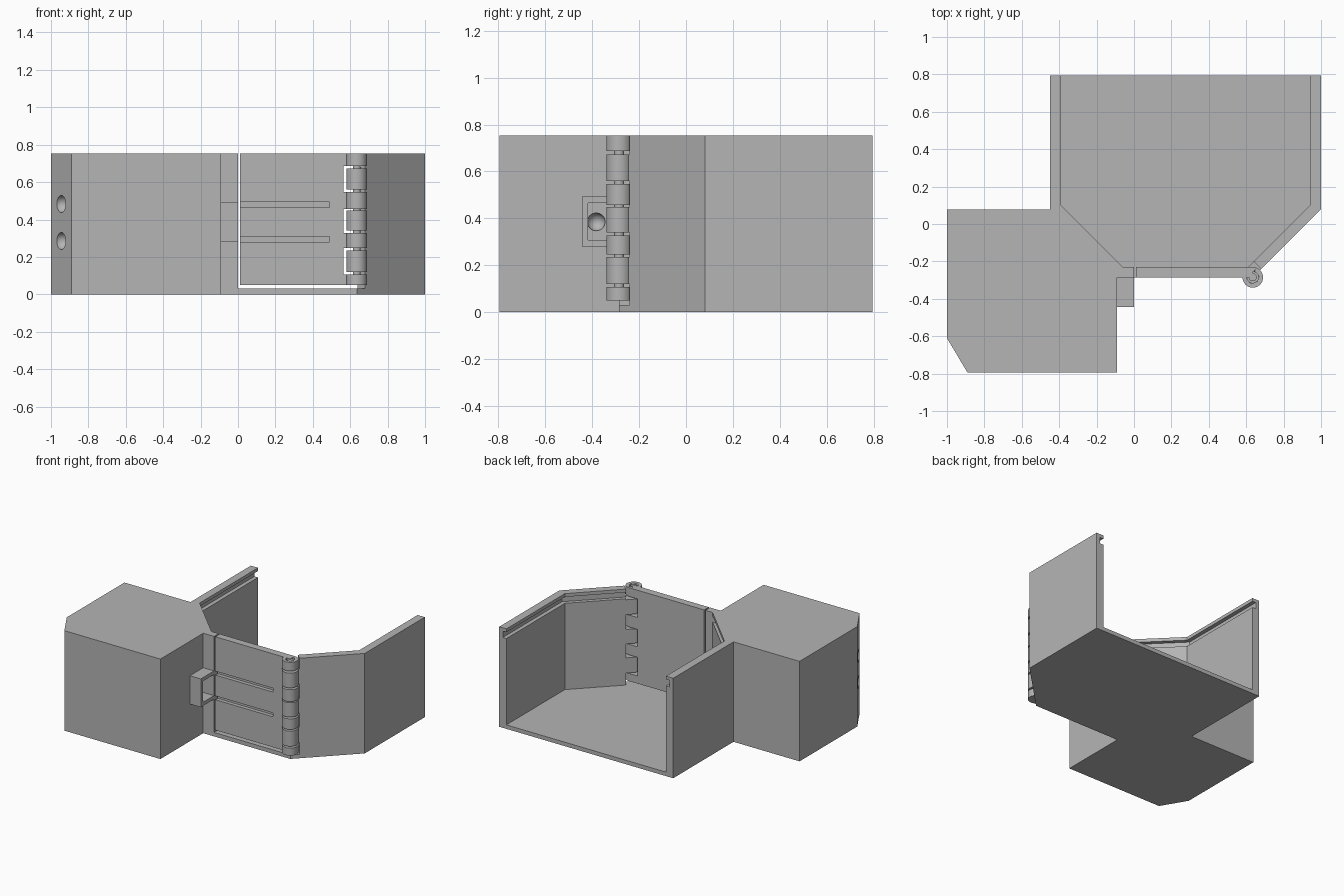
import bpy
import bmesh
from mathutils import Vector

if "Cube" in bpy.data.objects:
    bpy.data.objects.remove(bpy.data.objects["Cube"], do_unlink=True)

GREY = (0.46, 0.46, 0.46, 1)
grey = bpy.data.materials.new("plain grey")
grey.use_nodes = True
grey.diffuse_color = GREY
grey.node_tree.nodes["Principled BSDF"].inputs["Base Color"].default_value = GREY

H = 0.753           # overall height
FLOOR = 0.03        # floor thickness
DOOR_Z = 0.05       # underside of the door
HINGE = (0.635, -0.285)
DOOR_BANDS = [(DOOR_Z, 0.107), (0.247, 0.327), (0.457, 0.547), (0.687, H)]
WALL_BANDS = [(0.12, 0.235), (0.34, 0.449), (0.56, 0.672)]


def finish(bm, name):
    bmesh.ops.recalc_face_normals(bm, faces=bm.faces)
    mesh = bpy.data.meshes.new(name)
    bm.to_mesh(mesh)
    bm.free()
    mesh.materials.append(grey)
    ob = bpy.data.objects.new(name, mesh)
    bpy.context.collection.objects.link(ob)
    return ob


def prism(name, outline, z0, z1):
    bm = bmesh.new()
    face = bm.faces.new([bm.verts.new((x, y, z0)) for x, y in outline])
    top = bmesh.ops.extrude_face_region(bm, geom=[face])["geom"]
    verts = [v for v in top if isinstance(v, bmesh.types.BMVert)]
    bmesh.ops.translate(bm, verts=verts, vec=(0, 0, z1 - z0))
    return finish(bm, name)


def box(name, x0, x1, y0, y1, z0, z1):
    return prism(name, [(x0, y0), (x1, y0), (x1, y1), (x0, y1)], z0, z1)


def smooth(ob):
    select(ob)
    bpy.ops.object.shade_smooth_by_angle()


def cylinder(name, radius, z0, z1):
    bm = bmesh.new()
    bmesh.ops.create_cone(bm, cap_ends=True, segments=48, radius1=radius,
                          radius2=radius, depth=z1 - z0)
    bmesh.ops.translate(bm, verts=bm.verts, vec=(*HINGE, (z0 + z1) / 2))
    ob = finish(bm, name)
    smooth(ob)
    return ob


def ball(name, radius, centre):
    bm = bmesh.new()
    bmesh.ops.create_uvsphere(bm, u_segments=32, v_segments=16, radius=radius)
    for f in bm.faces:
        f.smooth = True
    bmesh.ops.translate(bm, verts=bm.verts, vec=Vector(centre))
    return finish(bm, name)


def select(ob):
    bpy.ops.object.select_all(action="DESELECT")
    ob.select_set(True)
    bpy.context.view_layer.objects.active = ob


def cut(ob, *cutters):
    select(ob)
    for cutter in cutters:
        cutter.hide_render = True
        mod = ob.modifiers.new("cut", "BOOLEAN")
        mod.operation = "DIFFERENCE"
        mod.solver = "EXACT"
        mod.object = cutter
        bpy.ops.object.modifier_apply(modifier=mod.name)
        bpy.data.objects.remove(cutter, do_unlink=True)


# Housing: solid block joined to an open-backed tray
body = prism("housing", [
    (-0.45, 0.795), (-0.45, 0.077), (-1, 0.077), (-1, -0.61), (-0.89, -0.795),
    (-0.09, -0.795), (-0.09, -0.285), HINGE, (1, 0.08), (1, 0.795)], 0, H)

# Tray cavity with the door opening, and the lid groove under the rim
cavity = prism("cavity_cutter", [
    (-0.39, 0.9), (-0.39, 0.1), (-0.06, -0.23), (0, -0.23), (0, -0.4),
    (0.84, -0.4), (0.64, -0.2), (0.94, 0.1), (0.94, 0.9)], FLOOR, 1)
groove = prism("groove_cutter", [
    (-0.42, 0.9), (-0.42, 0.09), (-0.1, -0.23), (0.65, -0.23),
    (0.97, 0.09), (0.97, 0.9)], 0.68, 0.728)

# Round recesses in the chamfer and beside the latch
holes = [ball("chamfer_recess", 0.046, (-0.945, -0.7025, z)) for z in (0.285, 0.483)]
holes.append(ball("side_recess", 0.038, (-0.09, -0.383, 0.385)))
cut(body, cavity, groove, *holes)

# Latch bracket: square loop on the fixed door jamb
bracket = box("latch_bracket", -0.09, 0, -0.443, -0.285, 0.28, 0.493)
cut(bracket, box("bracket_cutter", -0.2, 0.1, -0.418, -0.2, 0.307, 0.466))

# Door with hinge notches and two strap grooves
door = box("door", 0.01, HINGE[0], -0.285, -0.23, DOOR_Z, H)
cutters = [box("notch_cutter", 0.565, 0.8, -0.4, -0.1, low[1], high[0])
           for low, high in zip(DOOR_BANDS, DOOR_BANDS[1:])]
cutters += [box("strap_cutter", -0.1, 0.49, -0.4, -0.257, z, z + 0.029)
            for z in (0.279, 0.465)]
cut(door, *cutters)

# Hinge knuckles on the door, the top one open around the pin
for i, (z0, z1) in enumerate(DOOR_BANDS):
    knuckle = cylinder(f"door_knuckle_{i + 1}", 0.055, z0, z1)
    if z1 == H:
        cut(knuckle, cylinder("pin_hole_cutter", 0.03, 0.72, 0.9))

# Hinge knuckles on the side wall with their tongues
for i, (z0, z1) in enumerate(WALL_BANDS):
    cylinder(f"wall_knuckle_{i + 1}", 0.055, z0, z1)
    prism(f"wall_tongue_{i + 1}",
          [HINGE, (0.68, -0.24), (0.64, -0.2), (0.595, -0.245)], z0, z1)

cylinder("hinge_pin", 0.021, DOOR_Z + 0.01, H - 0.005)
